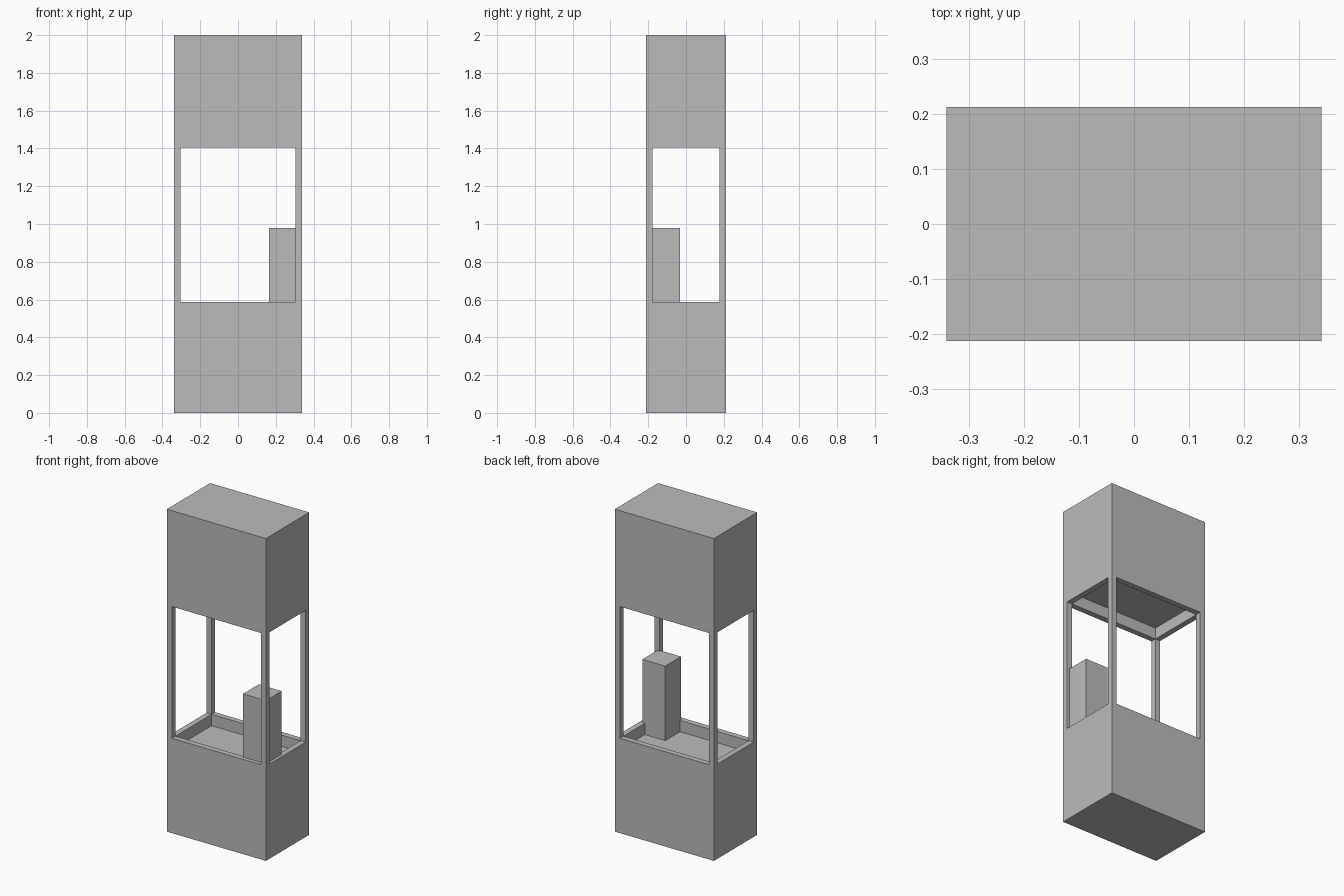
import bpy
import bmesh

default = bpy.data.objects.get("Cube")
if default:
    bpy.data.objects.remove(default, do_unlink=True)

HALF_X, HALF_Y, HEIGHT = 0.34, 0.212, 2.0
WALL = 0.035            # post and rim thickness
SILL, HEAD = 0.588, 1.405
RECESS = 0.07

grey = bpy.data.materials.new("plain_grey")
grey.use_nodes = True
colour = (0.5, 0.5, 0.5, 1)
grey.diffuse_color = colour
grey.node_tree.nodes["Principled BSDF"].inputs["Base Color"].default_value = colour


def box(name, x, y, z, recess_side=0):
    """Box from (min, max) ranges; recess_side +1/-1 sinks a rimmed tray into its top/bottom."""
    bm = bmesh.new()
    bmesh.ops.create_cube(bm, size=1)
    for v in bm.verts:
        for i, (low, high) in enumerate((x, y, z)):
            v.co[i] = high if v.co[i] > 0 else low
    bm.normal_update()
    if recess_side:
        face = next(f for f in bm.faces if f.normal.z * recess_side > 0.9)
        bmesh.ops.inset_region(bm, faces=[face], thickness=WALL, use_even_offset=True)
        floor = bmesh.ops.extrude_discrete_faces(bm, faces=[face])["faces"][0]
        for v in floor.verts:
            v.co.z -= RECESS * recess_side
    mesh = bpy.data.meshes.new(name)
    bm.to_mesh(mesh)
    bm.free()
    mesh.materials.append(grey)
    obj = bpy.data.objects.new(name, mesh)
    bpy.context.collection.objects.link(obj)
    return obj


# Lower and upper cabinets, each with a rimmed recess facing the opening
full_x, full_y = (-HALF_X, HALF_X), (-HALF_Y, HALF_Y)
box("lower_cabinet", full_x, full_y, (0, SILL), 1)
box("upper_cabinet", full_x, full_y, (HEAD, HEIGHT), -1)

# Four corner posts
for side, sx in (("left", 1), ("right", -1)):
    for end, sy in (("front", -1), ("back", 1)):
        xs = sorted((sx * HALF_X, sx * (HALF_X - WALL)))
        ys = sorted((sy * HALF_Y, sy * (HALF_Y - WALL)))
        box(f"{end}_{side}_post", xs, ys, (SILL, HEAD))

# Block standing in the front left corner of the tray
box("corner_chute", (0.165, 0.322), (-0.187, -0.032), (SILL - RECESS, 0.98))
